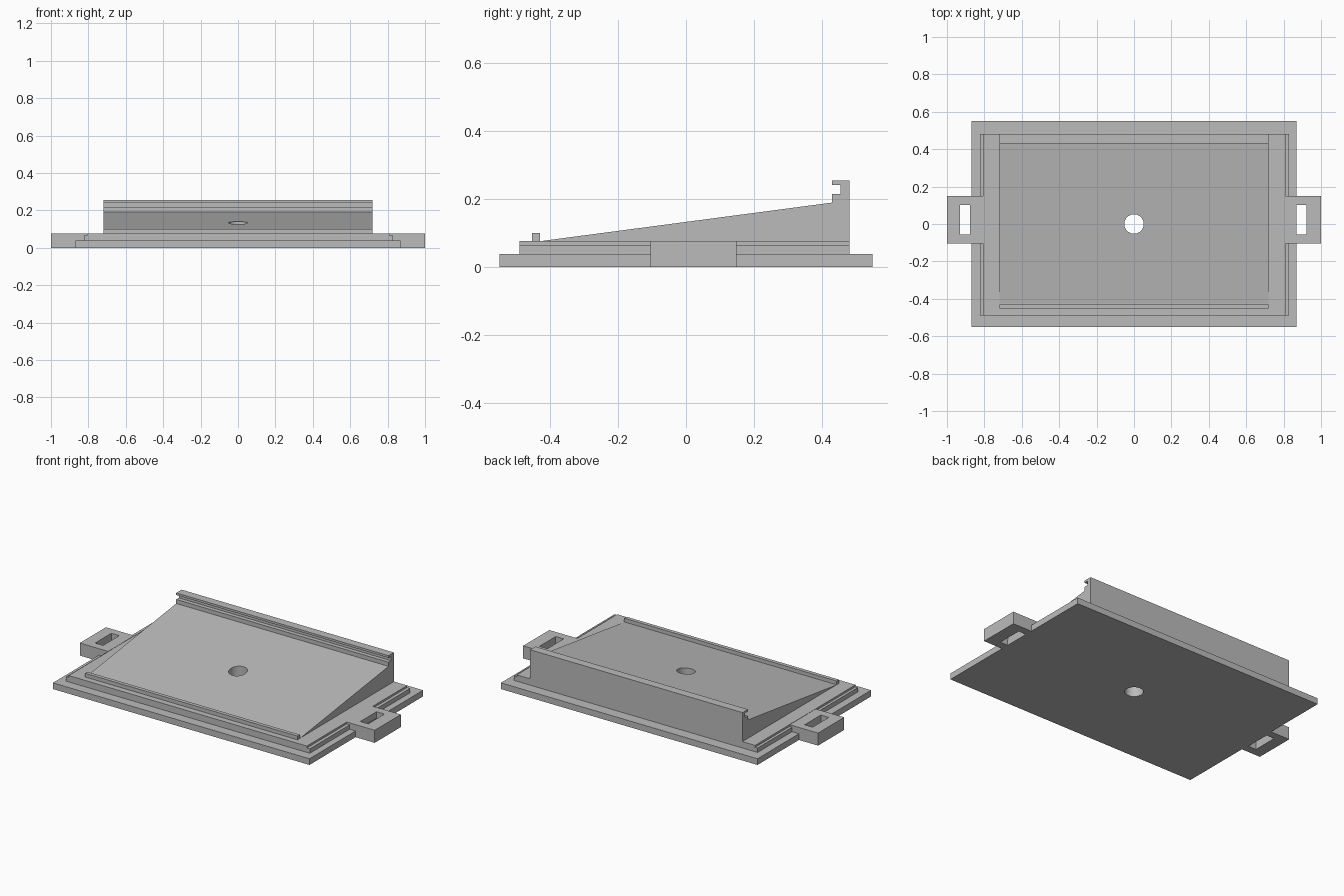
import bpy
import bmesh

cube = bpy.data.objects.get("Cube")
if cube:
    bpy.data.objects.remove(cube, do_unlink=True)

GREY = (0.5, 0.5, 0.5, 1.0)
mat = bpy.data.materials.new("light grey")
mat.use_nodes = True
mat.diffuse_color = GREY
mat.node_tree.nodes["Principled BSDF"].inputs["Base Color"].default_value = GREY


def prism(name, outline, start, end, axis):
    """Extrude a closed outline along x (outline is y, z) or z (outline is x, y)."""
    bm = bmesh.new()
    place = (lambda a, b: (start, a, b)) if axis == "x" else (lambda a, b: (a, b, start))
    face = bm.faces.new([bm.verts.new(place(a, b)) for a, b in outline])
    moved = bmesh.ops.extrude_face_region(bm, geom=[face])["geom"]
    shift = (end - start, 0, 0) if axis == "x" else (0, 0, end - start)
    bmesh.ops.translate(bm, vec=shift, verts=[v for v in moved if isinstance(v, bmesh.types.BMVert)])
    bmesh.ops.recalc_face_normals(bm, faces=bm.faces)
    mesh = bpy.data.meshes.new(name)
    bm.to_mesh(mesh)
    bm.free()
    mesh.materials.append(mat)
    ob = bpy.data.objects.new(name, mesh)
    bpy.context.collection.objects.link(ob)
    return ob


def box(name, x0, x1, y0, y1, z0, z1):
    return prism(name, [(x0, y0), (x1, y0), (x1, y1), (x0, y1)], z0, z1, "z")


def boolean(ob, other, operation):
    mod = ob.modifiers.new(operation.lower(), "BOOLEAN")
    mod.operation = operation
    mod.solver = "EXACT"
    mod.object = other


# Stepped base, with narrow ledges along both short sides
base = box("base_plate", -0.87, 0.87, -0.55, 0.55, 0, 0.038)
ledge = box("side_ledge", -0.823, 0.83, -0.49, 0.482, 0.038, 0.065)
deck = box("raised_deck", -0.806, 0.81, -0.49, 0.482, 0.065, 0.077)

# Sloping bed and hooked back wall share one side profile
profile = [(-0.425, 0.077), (0.43, 0.19), (0.43, 0.215), (0.455, 0.215),
           (0.455, 0.242), (0.43, 0.242), (0.43, 0.255), (0.482, 0.255),
           (0.482, 0.077)]
wedge = prism("sloped_bed", profile, -0.72, 0.72, "x")
box("front_stop", -0.72, 0.72, -0.453, -0.43, 0.077, 0.1)

# Round hole through the middle
bpy.ops.mesh.primitive_cylinder_add(vertices=48, radius=0.052, depth=1)
hole = bpy.context.object
hole.name = "hole_cutter"
hole.data.materials.append(mat)
hole.hide_render = True
hole.display_type = "WIRE"
for part in (base, ledge, deck, wedge):
    boolean(part, hole, "DIFFERENCE")

# Slotted strap tabs on both sides
for side, sign in (("left", 1), ("right", -1)):
    x0, x1 = sorted((sign * 0.808, sign))
    tab = box(side + "_tab", x0, x1, -0.104, 0.149, 0, 0.077)
    inner, outer = (0.868, 0.922) if sign > 0 else (-0.93, -0.876)
    slot = box(side + "_slot_cutter", inner, outer, -0.055, 0.102, -0.1, 0.2)
    slot.hide_render = True
    slot.display_type = "WIRE"
    boolean(tab, slot, "DIFFERENCE")

# Apply the cuts, then drop the cutters
bpy.context.view_layer.update()
graph = bpy.context.evaluated_depsgraph_get()
cut = [ob for ob in bpy.context.collection.objects if ob.modifiers]
results = [(ob, bpy.data.meshes.new_from_object(ob.evaluated_get(graph))) for ob in cut]
for ob, mesh in results:
    ob.modifiers.clear()
    ob.data = mesh
for ob in [o for o in bpy.context.collection.objects if o.name.endswith("cutter")]:
    bpy.data.objects.remove(ob, do_unlink=True)
